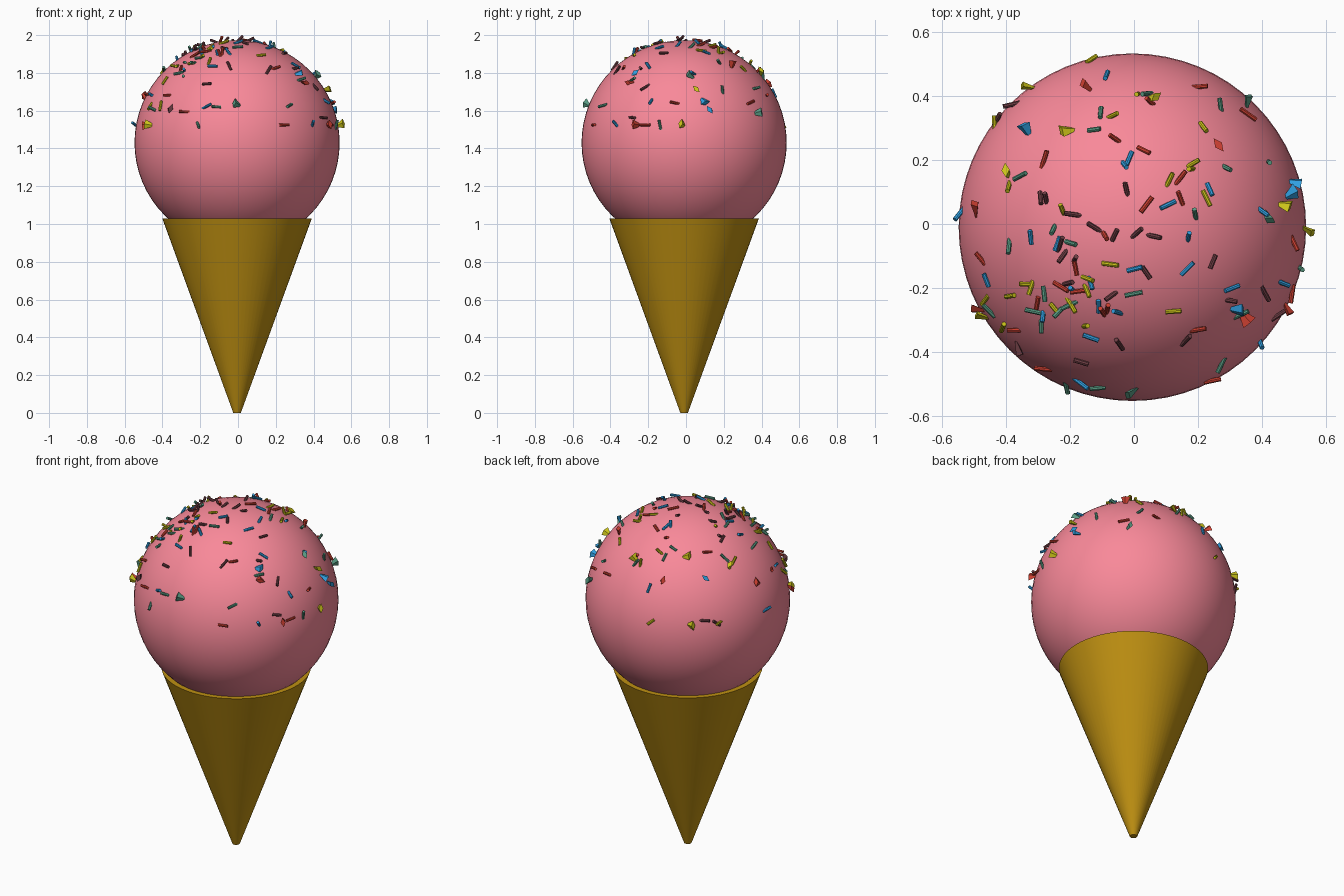
import bpy, bmesh, math, random
from mathutils import Vector, Matrix

if "Cube" in bpy.data.objects:
    bpy.data.objects.remove(bpy.data.objects["Cube"])

random.seed(7)
CX, CY, CZ, R = -0.005, -0.01, 1.43, 0.543


def material(name, rgb):
    m = bpy.data.materials.new(name)
    m.diffuse_color = (*rgb, 1)
    m.use_nodes = True
    m.node_tree.nodes["Principled BSDF"].inputs["Base Color"].default_value = m.diffuse_color
    return m


def smooth(obj):
    bpy.ops.object.select_all(action='DESELECT')
    obj.select_set(True)
    bpy.context.view_layer.objects.active = obj
    bpy.ops.object.shade_smooth_by_angle(angle=math.radians(35))


# Wafer cone, slightly blunt at the tip
bpy.ops.mesh.primitive_cone_add(vertices=64, radius1=0.02, radius2=0.396, depth=1.03,
                                location=(CX, CY, 0.515))
cone = bpy.context.object
cone.name = "wafer_cone"
cone.data.materials.append(material("wafer", (0.52, 0.28, 0.006)))
smooth(cone)

# Ice cream scoop
bpy.ops.mesh.primitive_uv_sphere_add(segments=64, ring_count=32, radius=R, location=(CX, CY, CZ))
scoop = bpy.context.object
scoop.name = "ice_cream_scoop"
scoop.data.materials.append(material("strawberry", (0.95, 0.25, 0.32)))
smooth(scoop)


def placement(x, y, tilt):
    """Frame on the scoop above (x, y): local z lies along the piece, local y points outward."""
    d = Vector((x - CX, y - CY, 0))
    if d.length > 0.985 * R:
        d *= 0.985 * R / d.length
    d.z = math.sqrt(R * R - d.length_squared)
    n = d.normalized()
    heading = random.uniform(0, math.tau)
    along = Vector((math.cos(heading), math.sin(heading), 0))
    along = (along - n * along.dot(n)).normalized()
    along = (along * math.cos(tilt) + n * math.sin(tilt)).normalized()
    side = n.cross(along).normalized()
    up = along.cross(side)
    rot = Matrix((side, up, along)).transposed().to_4x4()
    return Matrix.Translation(Vector((CX, CY, CZ)) + n * (R + 0.006)) @ rot


def add_rod(bm, x, y):
    bmesh.ops.create_cone(bm, cap_ends=True, segments=8, radius1=0.0075, radius2=0.0075,
                          depth=random.uniform(0.042, 0.06),
                          matrix=placement(x, y, random.uniform(-0.9, 0.9)))


def add_chip(bm, x, y):
    flat = Matrix.Diagonal((1, 0.5, 1, 1))
    bmesh.ops.create_cone(bm, cap_ends=True, segments=4, radius1=0.026, radius2=0.003, depth=0.055,
                          matrix=placement(x, y, random.uniform(-1.1, -0.3)) @ flat)


# Sprinkle colours with the spots of the larger wedge-shaped chips
sprinkles = {
    "yellow": ((0.6, 0.55, 0.01), [(-.34, .45), (-.20, .29), (.05, .39), (-.39, .155),
                                   (.457, .06), (.53, -.015), (-.465, -.29)]),
    "red": ((0.6, 0.05, 0.03), [(-.14, .42), (.26, .24), (-.50, -.28), (-.49, .04),
                                (.49, -.265), (.34, -.285)]),
    "blue": ((0.03, 0.35, 0.75), [(-.33, .285), (.49, .13), (.48, .09), (.31, -.265)]),
    "green": ((0.1, 0.33, 0.23), [(.41, .03), (0, -.515), (.35, .37)]),
    "brown": ((0.16, 0.05, 0.06), [(-.36, -.38)]),
}

for colour, (rgb, chips) in sprinkles.items():
    bm = bmesh.new()
    for x, y in chips:
        add_chip(bm, x, y)
    # Rods scattered over the upper half of the scoop
    for i in range(17):
        a, r = random.uniform(0, math.tau), R * math.sqrt(random.random())
        add_rod(bm, CX + r * math.cos(a), CY + r * math.sin(a))
    # Denser patch at the front left
    for i in range(6):
        add_rod(bm, random.gauss(-0.18, 0.1), random.gauss(-0.22, 0.1))
    mesh = bpy.data.meshes.new(colour + "_sprinkles")
    bm.to_mesh(mesh)
    bm.free()
    mesh.materials.append(material(colour, rgb))
    bpy.context.collection.objects.link(bpy.data.objects.new(colour + "_sprinkles", mesh))
